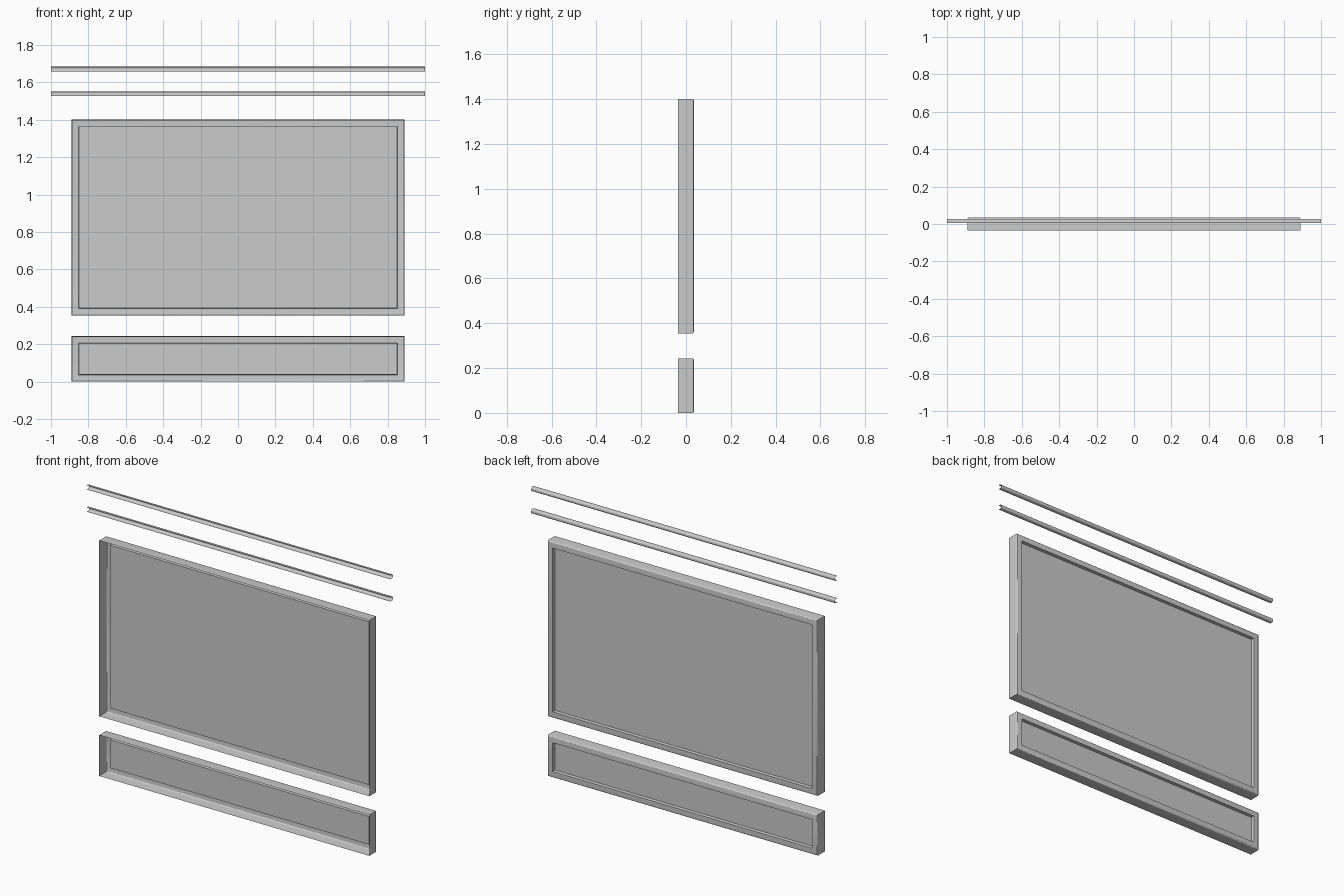
import bpy, bmesh, math

if "Cube" in bpy.data.objects:
    bpy.data.objects.remove(bpy.data.objects["Cube"])


def finish(bm, name, angle):
    bmesh.ops.recalc_face_normals(bm, faces=bm.faces)
    me = bpy.data.meshes.new(name)
    bm.to_mesh(me)
    bm.free()
    ob = bpy.data.objects.new(name, me)
    bpy.context.collection.objects.link(ob)
    bpy.ops.object.select_all(action='DESELECT')
    bpy.context.view_layer.objects.active = ob
    ob.select_set(True)
    bpy.ops.object.shade_smooth_by_angle(angle=math.radians(angle))
    return ob


def arc(cx, cy, r, a0, a1, n):
    return [(cx + r * math.cos(math.radians(a0 + (a1 - a0) * i / n)),
             cy + r * math.sin(math.radians(a0 + (a1 - a0) * i / n))) for i in range(n + 1)]


def tray(name, half_w, z0, z1):
    """Thin shell open at the front, with a raised rim around a recessed back panel."""
    bm = bmesh.new()
    r, rim, back, panel = 0.007, 0.036, 0.035, 0.016
    # (inset, y) steps from the front opening, round the back edge, to the panel
    steps = [(0, -0.035)]
    steps += [(r - c, back - r + s) for c, s in arc(0, 0, r, 0, 90, 4)]
    steps += [(rim, back), (rim + 0.002, panel)]
    rings = []
    for d, y in steps:
        corners = [(-half_w + d, z0 + d), (half_w - d, z0 + d),
                   (half_w - d, z1 - d), (-half_w + d, z1 - d)]
        rings.append([bm.verts.new((x, y, z)) for x, z in corners])
    for a, b in zip(rings, rings[1:]):
        for i in range(4):
            j = (i + 1) % 4
            bm.faces.new((a[i], a[j], b[j], b[i]))
    bm.faces.new(rings[-1])
    return finish(bm, name, 35)


def rail(name, z, r):
    """Long channel, open at the front and ends, rounded at the back."""
    bm = bmesh.new()
    h, y0, y1 = 0.0125, 0.005, 0.028
    profile = [(y0, -h)] + arc(y1 - r, -h + r, r, -90, 0, 6)
    profile += arc(y1 - r, h - r, r, 0, 90, 6) + [(y0, h)]
    ends = [[bm.verts.new((x, y, z + dz)) for y, dz in profile] for x in (-1, 1)]
    for i in range(len(profile) - 1):
        bm.faces.new((ends[0][i], ends[0][i + 1], ends[1][i + 1], ends[1][i]))
    return finish(bm, name, 35)


# Framed panels
tray("lower_panel", 0.889, 0.0, 0.243)
tray("upper_panel", 0.889, 0.355, 1.401)

# Slim channels above
rail("lower_rail", 1.54, 0.010)
rail("upper_rail", 1.672, 0.012)
